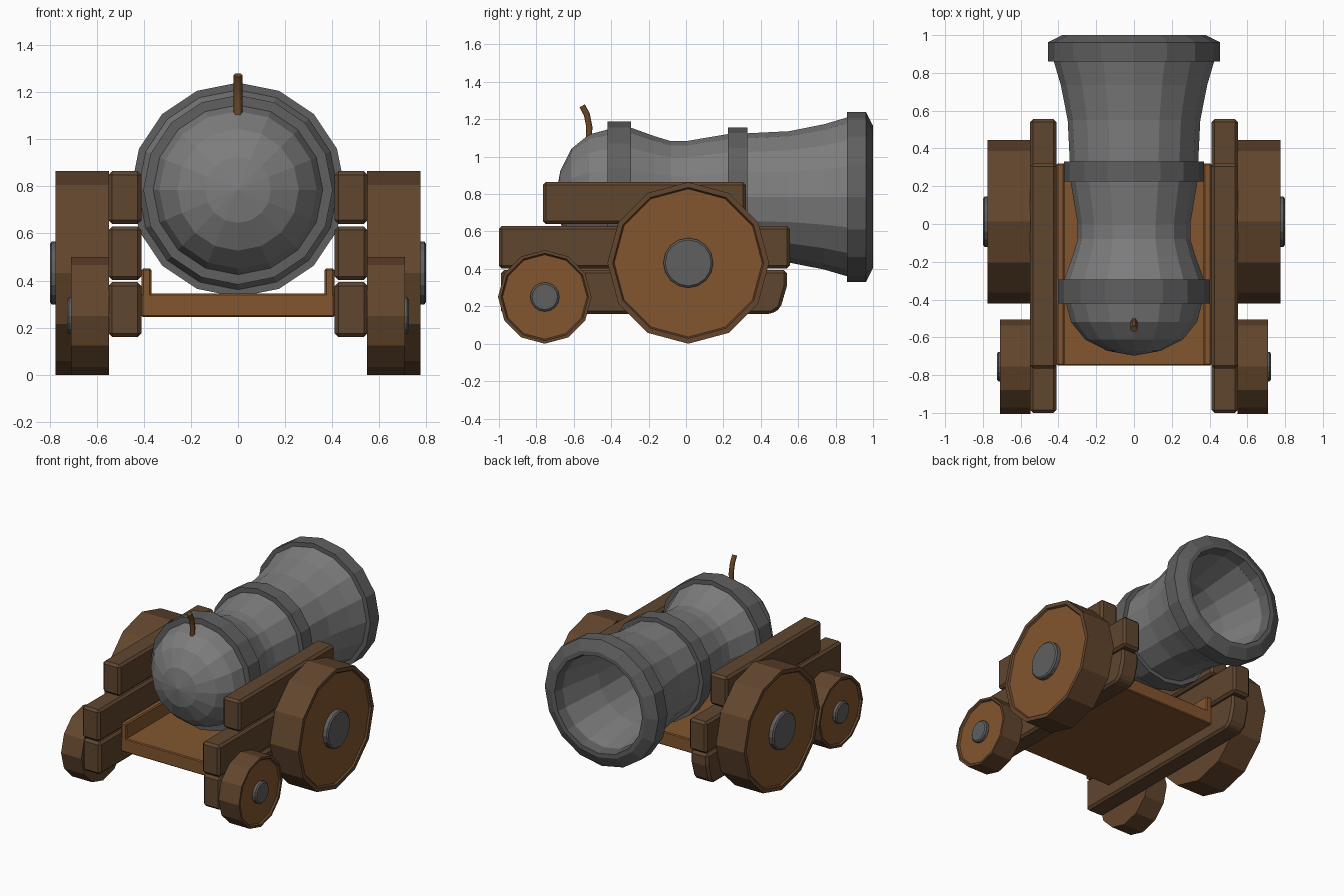
import bpy, bmesh, math
from mathutils import Vector

if "Cube" in bpy.data.objects:
    bpy.data.objects.remove(bpy.data.objects["Cube"])


def material(name, rgb):
    m = bpy.data.materials.new(name)
    m.diffuse_color = (*rgb, 1)
    m.use_nodes = True
    m.node_tree.nodes["Principled BSDF"].inputs["Base Color"].default_value = m.diffuse_color
    return m


IRON = material("barrel iron", (0.205, 0.205, 0.205))
DARK = material("dark iron", (0.115, 0.115, 0.115))
PLANK = material("dark wood", (0.115, 0.061, 0.028))
RIM = material("wheel rim wood", (0.125, 0.061, 0.027))
WOOD = material("light wood", (0.225, 0.092, 0.029))
FUSE = material("fuse cord", (0.15, 0.066, 0.02))


def finish(bm, name, mats):
    bmesh.ops.remove_doubles(bm, verts=bm.verts, dist=1e-5)
    bmesh.ops.recalc_face_normals(bm, faces=bm.faces)
    me = bpy.data.meshes.new(name)
    bm.to_mesh(me)
    bm.free()
    for m in mats:
        me.materials.append(m)
    ob = bpy.data.objects.new(name, me)
    bpy.context.collection.objects.link(ob)
    return ob


def lathe(name, profile, axis, centre, sides, mats, slots=None, closed=False):
    """Revolve (radius, position) points about the x or y axis, a vertex at the top."""
    bm = bmesh.new()
    rings = []
    for r, t in profile:
        ring = []
        for i in range(sides):
            a = 2 * math.pi * i / sides
            s, c = r * math.sin(a), r * math.cos(a)
            p = Vector((s, t, c)) if axis == 'y' else Vector((t, s, c))
            ring.append(p + Vector(centre))
        rings.append(ring)
    n = len(rings)
    for k in range(n if closed else n - 1):
        a, b = rings[k], rings[(k + 1) % n]
        for i in range(sides):
            j = (i + 1) % sides
            pts = [a[i], a[j], b[j], b[i]]
            if profile[k][0] == 0:
                pts = [a[0], b[j], b[i]]
            elif profile[(k + 1) % n][0] == 0:
                pts = [a[i], a[j], b[0]]
            f = bm.faces.new([bm.verts.new(p) for p in pts])
            f.material_index = slots[k] if slots else 0
    return finish(bm, name, mats)


def prism(name, outline, x0, x1, mat, bevel):
    """Extrude a (y, z) outline from x0 to x1 and soften the edges."""
    bm = bmesh.new()
    f = bm.faces.new([bm.verts.new((x0, y, z)) for y, z in outline])
    g = bmesh.ops.extrude_face_region(bm, geom=[f])
    vs = [v for v in g["geom"] if isinstance(v, bmesh.types.BMVert)]
    bmesh.ops.translate(bm, verts=vs, vec=(x1 - x0, 0, 0))
    ob = finish(bm, name, [mat])
    mod = ob.modifiers.new("bevel", 'BEVEL')
    mod.width = bevel
    mod.segments = 1
    return ob


def rect(y0, y1, z0, z1):
    return [(y0, z0), (y1, z0), (y1, z1), (y0, z1)]


# Barrel with rounded breech, waist, flared muzzle and hollow bore
AXIS = (0, 0, 0.785)
lathe("barrel", [
    (0, -0.697), (0.14, -0.672), (0.258, -0.612), (0.334, -0.518), (0.36, -0.42),
    (0.372, -0.30), (0.325, -0.17), (0.298, -0.08), (0.298, 0.0), (0.335, 0.22),
    (0.34, 0.33), (0.351, 0.55), (0.388, 0.737), (0.427, 0.87),
    (0.345, 0.97), (0.325, 0.86), (0.28, 0.6), (0.27, 0.25), (0, 0.25)],
    'y', AXIS, 16, [IRON])

# Reinforcing bands and muzzle ring
for name, r_in, r, y0, y1 in [("breech_band", 0.34, 0.402, -0.42, -0.295),
                              ("middle_band", 0.31, 0.37, 0.225, 0.33)]:
    lathe(name, [(r_in, y0), (r, y0), (r, y1), (r_in, y1)],
          'y', AXIS, 16, [DARK], closed=True)
lathe("muzzle_ring", [(0.40, 0.86), (0.455, 0.86), (0.455, 0.962), (0.38, 1.0),
                      (0.35, 1.0), (0.335, 0.93)],
      'y', AXIS, 16, [DARK], closed=True)

# Fuse
cu = bpy.data.curves.new("fuse", 'CURVE')
cu.dimensions = '3D'
cu.bevel_depth = 0.019
cu.bevel_resolution = 1
cu.use_fill_caps = True
sp = cu.splines.new('POLY')
path = [(-0.52, 1.08), (-0.517, 1.16), (-0.53, 1.225), (-0.555, 1.272)]
sp.points.add(len(path) - 1)
for p, (y, z) in zip(sp.points, path):
    p.co = (0, y, z, 1)
    p.radius = 1.0
cu.materials.append(FUSE)
bpy.context.collection.objects.link(bpy.data.objects.new("fuse", cu))

# Carriage bed with raised side ledges
prism("bed", rect(-0.75, 0.32, 0.245, 0.345), -0.41, 0.41, WOOD, 0.006)

for s, side in ((1, "right"), (-1, "left")):
    prism(side + "_bed_ledge", rect(-0.75, 0.32, 0.25, 0.452), s * 0.367, s * 0.41, WOOD, 0.008)

    # Three stacked side planks
    prism(side + "_lower_plank",
          [(-0.99, 0.16), (0.46, 0.16), (0.505, 0.19), (0.54, 0.31), (0.54, 0.393), (-0.99, 0.393)],
          s * 0.41, s * 0.55, PLANK, 0.016)
    prism(side + "_middle_plank", rect(-1.0, 0.555, 0.402, 0.63), s * 0.41, s * 0.55, PLANK, 0.016)
    prism(side + "_upper_plank", rect(-0.765, 0.32, 0.64, 0.865), s * 0.41, s * 0.55, PLANK, 0.016)

    # Wheels with a rim, a slightly sunk light face and an iron hub
    for name, y, r, width, hub, sides in (("big", 0.012, 0.432, 0.225, 0.133, 12),
                                          ("small", -0.755, 0.25, 0.16, 0.078, 12)):
        x1 = 0.55 + width
        lip = r * 0.935
        lathe(f"{side}_{name}_wheel",
              [(0, s * 0.548), (r, s * 0.548), (r, s * x1), (lip, s * x1),
               (lip - 0.008, s * (x1 - 0.012)), (0, s * (x1 - 0.012))],
              'x', (0, y, r), sides, [RIM, WOOD], [0, 0, 0, 0, 1])
        end = x1 + (0.024 if name == "big" else 0.016)
        lathe(f"{side}_{name}_hub",
              [(0, s * (x1 - 0.03)), (hub, s * (x1 - 0.03)), (hub, s * (end - 0.008)),
               (hub - 0.01, s * end), (0, s * end)],
              'x', (0, y, r), 16, [DARK])
